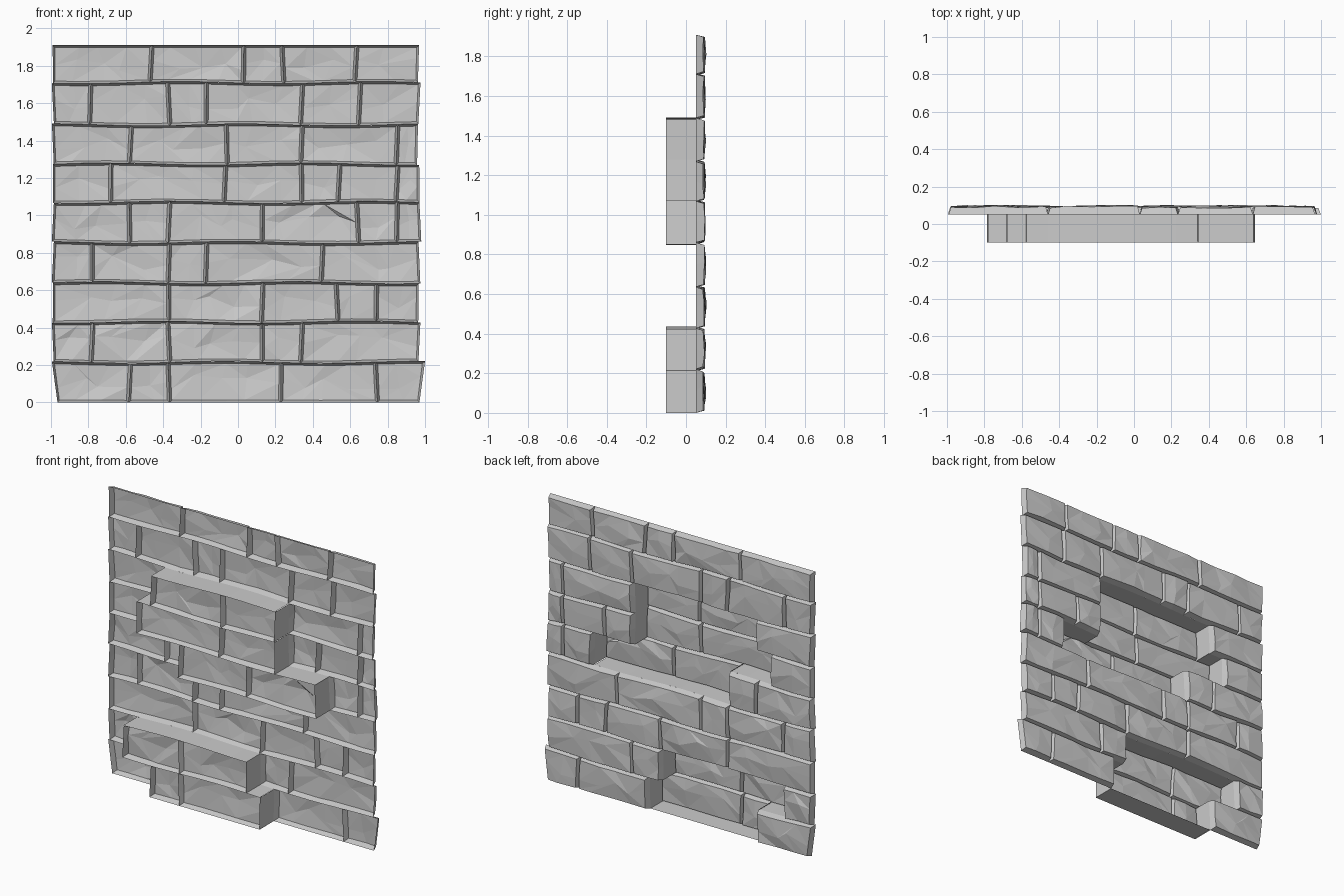
import bpy, bmesh, math, random

random.seed(4)
cube = bpy.data.objects.get("Cube")
if cube:
    bpy.data.objects.remove(cube)

stone = bpy.data.materials.new("grey stone")
stone.use_nodes = True
GREY = (0.6, 0.6, 0.6, 1)
stone.diffuse_color = GREY
stone.node_tree.nodes["Principled BSDF"].inputs["Base Color"].default_value = GREY

# Course heights, brick joints per course, and the span of each course that is set forward
LEVELS = [0, 0.215, 0.43, 0.64, 0.855, 1.07, 1.275, 1.485, 1.71, 1.91]
JOINTS = [
    [-0.98, -0.58, -0.37, 0.23, 0.74, 0.985],
    [-0.99, -0.78, -0.37, 0.13, 0.34, 0.97],
    [-0.99, -0.37, 0.13, 0.53, 0.74, 0.965],
    [-0.99, -0.78, -0.37, -0.17, 0.45, 0.97],
    [-0.99, -0.58, -0.37, 0.13, 0.64, 0.85, 0.975],
    [-0.99, -0.68, -0.07, 0.34, 0.54, 0.85, 0.97],
    [-0.99, -0.575, -0.06, 0.34, 0.85, 0.96],
    [-0.99, -0.79, -0.37, -0.17, 0.34, 0.65, 0.97],
    [-0.99, -0.465, 0.03, 0.24, 0.63, 0.965],
]
FORWARD = {0: (-0.58, 0.23), 1: (-0.78, 0.13), 4: (-0.37, 0.64),
           5: (-0.68, 0.34), 6: (-0.575, 0.34)}
BACK_Y, FRONT_Y = 0.05, -0.1
GAP, DEPTH = 0.012, 0.042


def level(i, x):
    """Slightly wavy bed joint."""
    wave = 0.006 if 0 < i < len(JOINTS) else 0
    return LEVELS[i] + wave * math.sin(6 * x + 2 * i)


def joint(row, x, v):
    """Slightly leaning head joint; the ends of the bottom course flare."""
    lean = 0.006 * math.sin(40 * x + row)
    if row == 0 and abs(x) > 0.9:
        lean = math.copysign(0.015, x)
    return x + lean * (2 * v - 1)


def finish(bm, name):
    mesh = bpy.data.meshes.new(name)
    bm.to_mesh(mesh)
    bm.free()
    mesh.materials.append(stone)
    obj = bpy.data.objects.new(name, mesh)
    bpy.context.collection.objects.link(obj)


def add_brick(bm, row, x0, x1, base):
    """Chipped, open-fronted shell: faceted face plus sloping sides."""
    nx, nz = max(2, round((x1 - x0) / 0.14)), 2
    width, height = x1 - x0, LEVELS[row + 1] - LEVELS[row]

    def place(u, v):
        a, b = joint(row, x0, v), joint(row, x1, v)
        x = a + (b - a) * u
        lo, hi = level(row, x), level(row + 1, x)
        return x, lo + (hi - lo) * v

    rim, grid = {}, {}
    for i in range(nx + 1):
        for j in range(nz + 1):
            u, v = i / nx, j / nz
            edge = i in (0, nx) or j in (0, nz)
            if edge:
                x, z = place(u, v)
                rim[i, j] = bm.verts.new((x, base, z))
            gu, gv = GAP / width, GAP / height
            if 0 < i < nx:
                u += random.uniform(-0.35, 0.35) / nx
            if 0 < j < nz:
                v += random.uniform(-0.2, 0.2)
            x, z = place(gu + u * (1 - 2 * gu), gv + v * (1 - 2 * gv))
            y = base + DEPTH + random.uniform(-0.008, 0.004) + (0 if edge else 0.007)
            grid[i, j] = bm.verts.new((x, y, z))
    # Faceted face
    for i in range(nx):
        for j in range(nz):
            a, b, c, d = grid[i, j], grid[i, j + 1], grid[i + 1, j + 1], grid[i + 1, j]
            if random.random() < 0.5:
                a, b, c, d = b, c, d, a
            bm.faces.new((a, b, c))
            bm.faces.new((a, c, d))
    # Sloping sides
    loop = [(i, 0) for i in range(nx)] + [(nx, j) for j in range(nz)]
    loop += [(nx - i, nz) for i in range(nx)] + [(0, nz - j) for j in range(nz)]
    for p, q in zip(loop, loop[1:] + loop[:1]):
        bm.faces.new((rim[p], grid[p], grid[q], rim[q]))


# Brick courses
for row, xs in enumerate(JOINTS):
    bm = bmesh.new()
    lo, hi = FORWARD.get(row, (9, 9))
    for x0, x1 in zip(xs, xs[1:]):
        inside = x0 >= lo - 0.001 and x1 <= hi + 0.001
        add_brick(bm, row, x0, x1, FRONT_Y if inside else BACK_Y)
    finish(bm, f"brick_course_{row + 1}")

# Flat walls joining the forward blocks to the main wall
bm = bmesh.new()


def add_wall(points):
    for (xa, za), (xb, zb) in zip(points, points[1:]):
        bm.faces.new([bm.verts.new(p) for p in (
            (xa, FRONT_Y, za), (xb, FRONT_Y, zb), (xb, BACK_Y, zb), (xa, BACK_Y, za))])


for row, span in FORWARD.items():
    for x in span:
        add_wall([(joint(row, x, v), level(row + v, x)) for v in (0, 1)])

for i in range(len(LEVELS)):
    below, above = FORWARD.get(i - 1), FORWARD.get(i)
    if below and above:
        spans = [sorted(pair) for pair in zip(below, above)]
    else:
        spans = [s for s in (below, above) if s]
    for a, b in spans:
        if b - a > 0.01:
            xs = [a + (b - a) * k / 8 for k in range(9)]
            add_wall([(x, level(i, x)) for x in xs])
bmesh.ops.remove_doubles(bm, verts=bm.verts, dist=0.0005)
finish(bm, "forward_block_walls")
